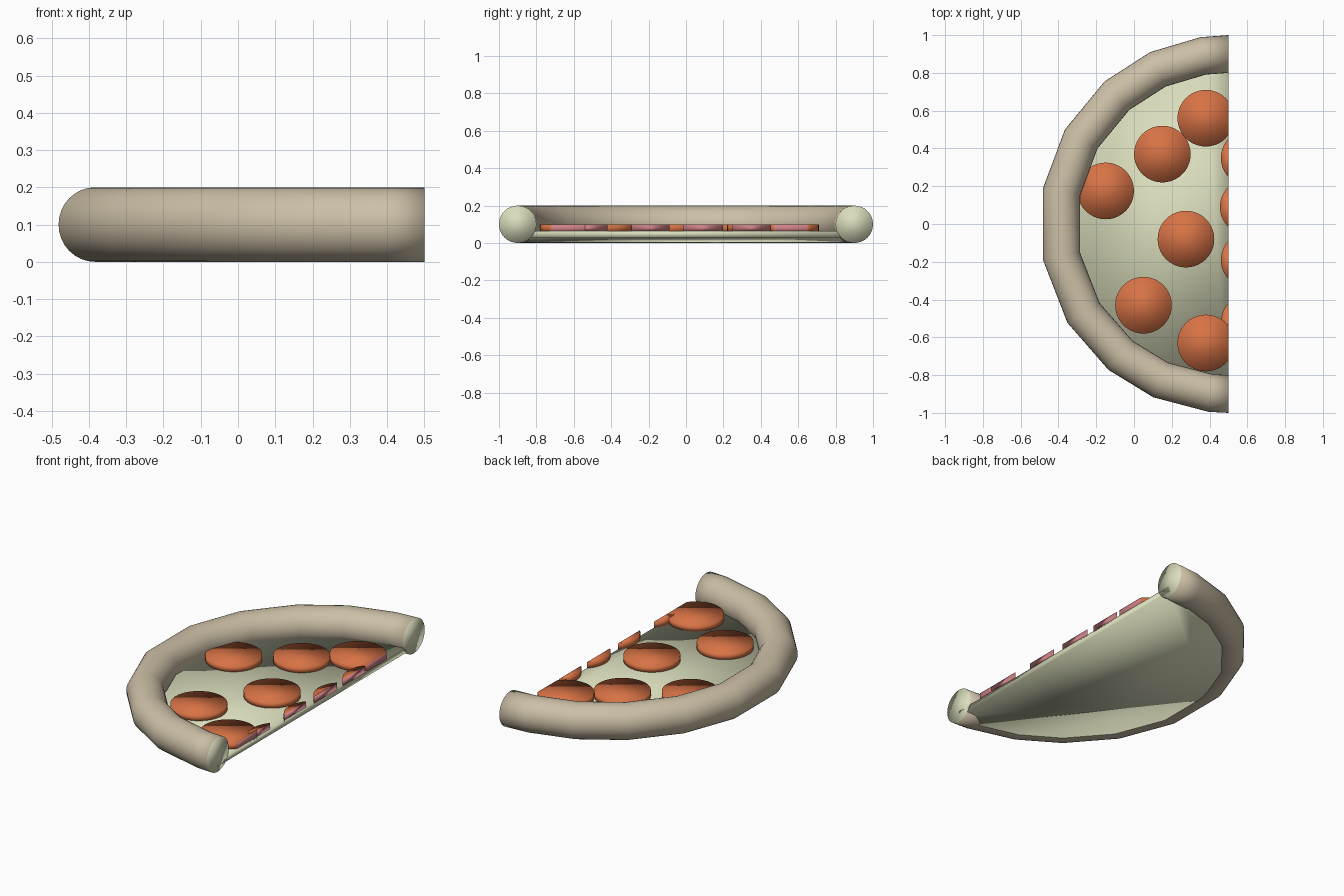
import bpy, bmesh
from math import radians, sin, cos, pi

if "Cube" in bpy.data.objects:
    bpy.data.objects.remove(bpy.data.objects["Cube"])

CUT = 0.5  # x of the straight cut, also the centre of the full circle


def material(name, color):
    m = bpy.data.materials.new(name)
    m.diffuse_color = (*color, 1)
    m.use_nodes = True
    m.node_tree.nodes["Principled BSDF"].inputs["Base Color"].default_value = m.diffuse_color
    return m


TAN = material("baked_dough", (0.60, 0.52, 0.38))
CREAM = material("cheese", (0.70, 0.72, 0.50))
ORANGE = material("sausage_skin", (0.68, 0.17, 0.06))
PINK = material("sausage_inside", (0.62, 0.22, 0.24))


def finish(bm, name, *mats):
    bmesh.ops.recalc_face_normals(bm, faces=bm.faces)
    for f in bm.faces:
        f.smooth = True
    me = bpy.data.meshes.new(name)
    bm.to_mesh(me)
    bm.free()
    for m in mats:
        me.materials.append(m)
    ob = bpy.data.objects.new(name, me)
    bpy.context.collection.objects.link(ob)
    return ob


# angles of the crust segments around the half circle
ANGLES = [radians(a) for a in (90, 98.5, 114.5, 131, 150, 169, 191, 211.5, 230.5, 246.5, 264, 270)]

# crust: round tube swept through the segments, closed at both cut ends
bm = bmesh.new()
N = 32
rings = []
for a in ANGLES:
    ring = []
    for i in range(N):
        t = 2 * pi * i / N
        r = 0.9 + 0.1 * cos(t)
        ring.append(bm.verts.new((CUT + r * cos(a), r * sin(a), 0.1 + 0.1 * sin(t))))
    rings.append(ring)
for p, q in zip(rings, rings[1:]):
    for i in range(N):
        j = (i + 1) % N
        bm.faces.new((p[i], p[j], q[j], q[i]))
for ring in (rings[0], rings[-1]):
    bm.faces.new(ring).material_index = 1
finish(bm, "crust", TAN, CREAM)

# base: flat cheese top, underside rising to a thinner edge at the cut
bm = bmesh.new()
top, low = [], []
for k, a in enumerate(ANGLES):
    x, y = CUT + 0.9 * cos(a), 0.9 * sin(a)
    at_cut = k in (0, len(ANGLES) - 1)
    top.append(bm.verts.new((x, y, 0.065)))
    low.append(bm.verts.new((x, y, 0.03 if at_cut else 0.003)))
bm.faces.new(top)
for i in range(len(top)):
    j = (i + 1) % len(top)
    bm.faces.new((top[i], top[j], low[j], low[i]))
mid = 5
bm.faces.new((low[0], low[mid], low[-1]))
for i in range(len(low) - 1):
    if i < mid - 1:
        bm.faces.new((low[i], low[i + 1], low[mid]))
    elif i > mid:
        bm.faces.new((low[i], low[i + 1], low[mid]))
finish(bm, "base", CREAM)

# sausage slices, trimmed where they cross the cut
SLICES = [(0.38, 0.56), (0.15, 0.37), (-0.15, 0.175), (0.275, -0.08), (0.05, -0.43),
          (0.38, -0.63), (0.61, 0.35), (0.605, 0.09), (0.61, -0.19), (0.61, -0.52)]
for n, (x, y) in enumerate(SLICES, 1):
    bm = bmesh.new()
    bmesh.ops.create_cone(bm, cap_ends=True, segments=40, radius1=0.15, radius2=0.15, depth=0.04)
    bmesh.ops.translate(bm, verts=bm.verts, vec=(x, y, 0.079))
    if x + 0.15 > CUT:
        res = bmesh.ops.bisect_plane(bm, geom=bm.verts[:] + bm.edges[:] + bm.faces[:],
                                     plane_co=(CUT, 0, 0), plane_no=(1, 0, 0), clear_outer=True)
        edges = [e for e in res["geom_cut"] if isinstance(e, bmesh.types.BMEdge)]
        for f in bmesh.ops.holes_fill(bm, edges=edges)["faces"]:
            f.material_index = 1
    finish(bm, f"sausage_slice_{n}", ORANGE, PINK)
